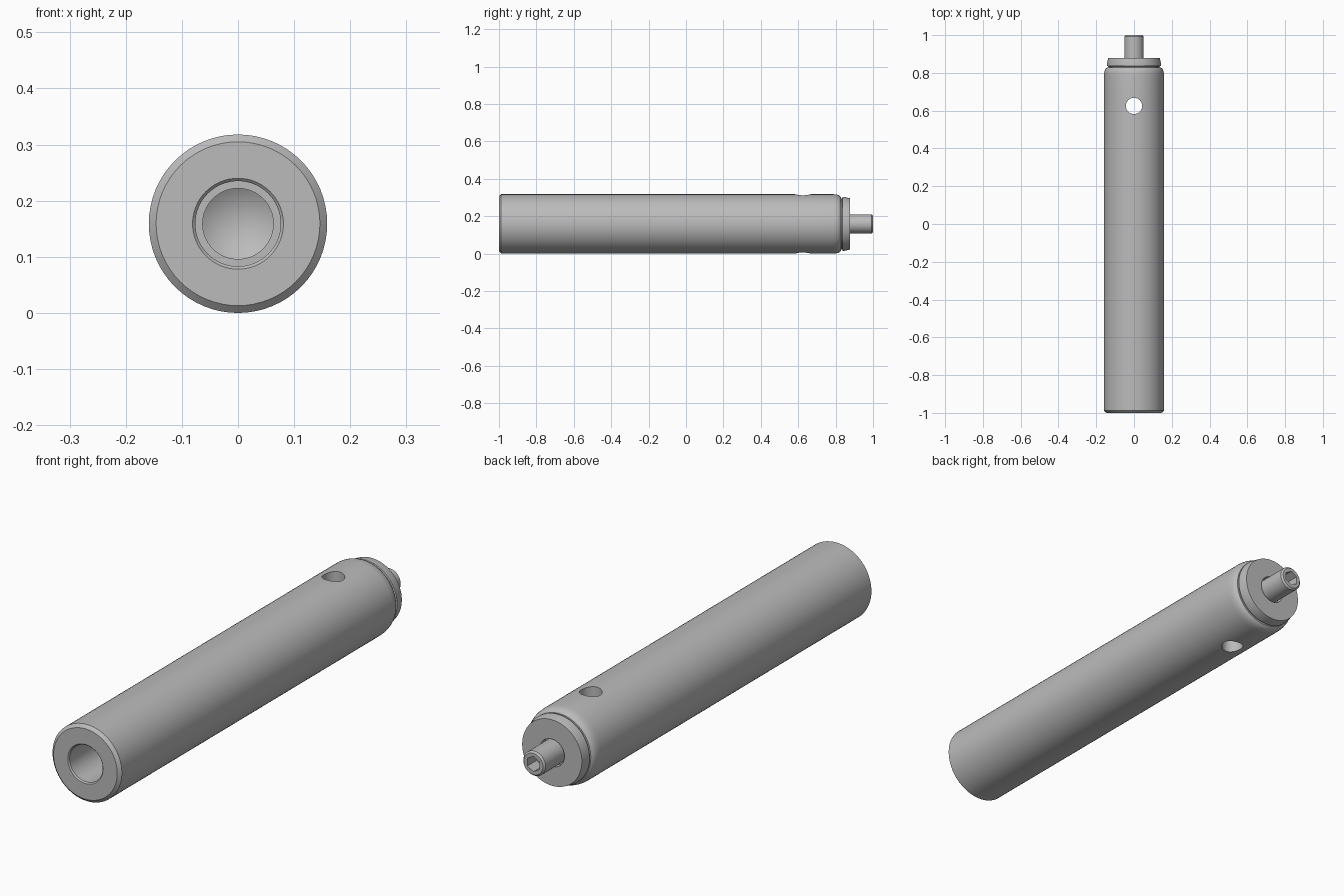
import bpy, bmesh, math
from mathutils import Matrix, Vector

if "Cube" in bpy.data.objects:
    bpy.data.objects.remove(bpy.data.objects["Cube"], do_unlink=True)

R = 0.159          # body radius, also the height of the axis
SEGMENTS = 64

steel = bpy.data.materials.new("grey steel")
steel.use_nodes = True
steel.diffuse_color = (0.5, 0.5, 0.5, 1)
steel.node_tree.nodes["Principled BSDF"].inputs["Base Color"].default_value = (0.5, 0.5, 0.5, 1)


def add_object(name, bm):
    bmesh.ops.recalc_face_normals(bm, faces=bm.faces)
    mesh = bpy.data.meshes.new(name)
    bm.to_mesh(mesh)
    bm.free()
    mesh.materials.append(steel)
    obj = bpy.data.objects.new(name, mesh)
    bpy.context.collection.objects.link(obj)
    return obj


def lathe(name, profile):
    """Turn (radius, y) points about the long axis; both ends lie on the axis."""
    bm = bmesh.new()
    verts = [bm.verts.new((r, y, R)) for r, y in profile]
    edges = [bm.edges.new(pair) for pair in zip(verts, verts[1:])]
    bmesh.ops.spin(bm, geom=verts + edges, cent=(0, 0, R), axis=(0, 1, 0),
                   angle=math.tau, steps=SEGMENTS, use_merge=False)
    bmesh.ops.remove_doubles(bm, verts=bm.verts, dist=1e-5)
    return add_object(name, bm)


def drill(target, centre, axis, radius, depth, sides):
    """Cut a straight prism out of the target."""
    bm = bmesh.new()
    turn = Vector((0, 0, 1)).rotation_difference(Vector(axis)).to_matrix().to_4x4()
    bmesh.ops.create_cone(bm, cap_ends=True, segments=sides, radius1=radius, radius2=radius,
                          depth=depth, matrix=Matrix.Translation(centre) @ turn)
    cutter = add_object("cutter", bm)
    cutter.hide_render = True
    mod = target.modifiers.new("hole", "BOOLEAN")
    mod.operation, mod.solver, mod.object = "DIFFERENCE", "EXACT", cutter
    bpy.context.view_layer.objects.active = target
    bpy.ops.object.modifier_apply(modifier=mod.name)
    bpy.data.objects.remove(cutter, do_unlink=True)


# Tube body: stepped blind bore with a drill point, chamfered mouth, rounded shoulder
shoulder = [(R - 0.014 * (1 - math.cos(a)), 0.785 + 0.04 * math.sin(a))
            for a in (math.radians(d) for d in (0, 20, 40, 60, 80))]
body = lathe("tube_body", [
    (0, -0.56), (0.063, -0.6), (0.063, -0.68), (0.076, -0.68), (0.076, -0.995),
    (0.081, -1), (0.146, -1), (R, -0.988), (R, 0.56), (R, 0.69)]
    + shoulder + [(0.143, 0.828), (0.136, 0.828), (0, 0.828)])
drill(body, (0, 0.625, R), (0, 0, 1), 0.043, 1, 40)

# End cap: narrow groove, then a slightly tapered collar with a recess around the pin
cap = lathe("end_cap", [
    (0, 0.82), (0.136, 0.82), (0.136, 0.835), (0.144, 0.837), (0.144, 0.845),
    (0.137, 0.878), (0.057, 0.878), (0.057, 0.85), (0, 0.85)])

# Pin with a chamfered tip and a hexagonal socket
pin = lathe("end_pin", [(0, 0.84), (0.051, 0.84), (0.051, 0.993), (0.044, 1), (0, 1)])
drill(pin, (0, 1, R), (0, 1, 0), 0.032, 0.12, 6)

bpy.ops.object.select_all(action="DESELECT")
for obj in (body, cap, pin):
    obj.select_set(True)
bpy.context.view_layer.objects.active = body
bpy.ops.object.shade_smooth_by_angle(angle=math.radians(25))
